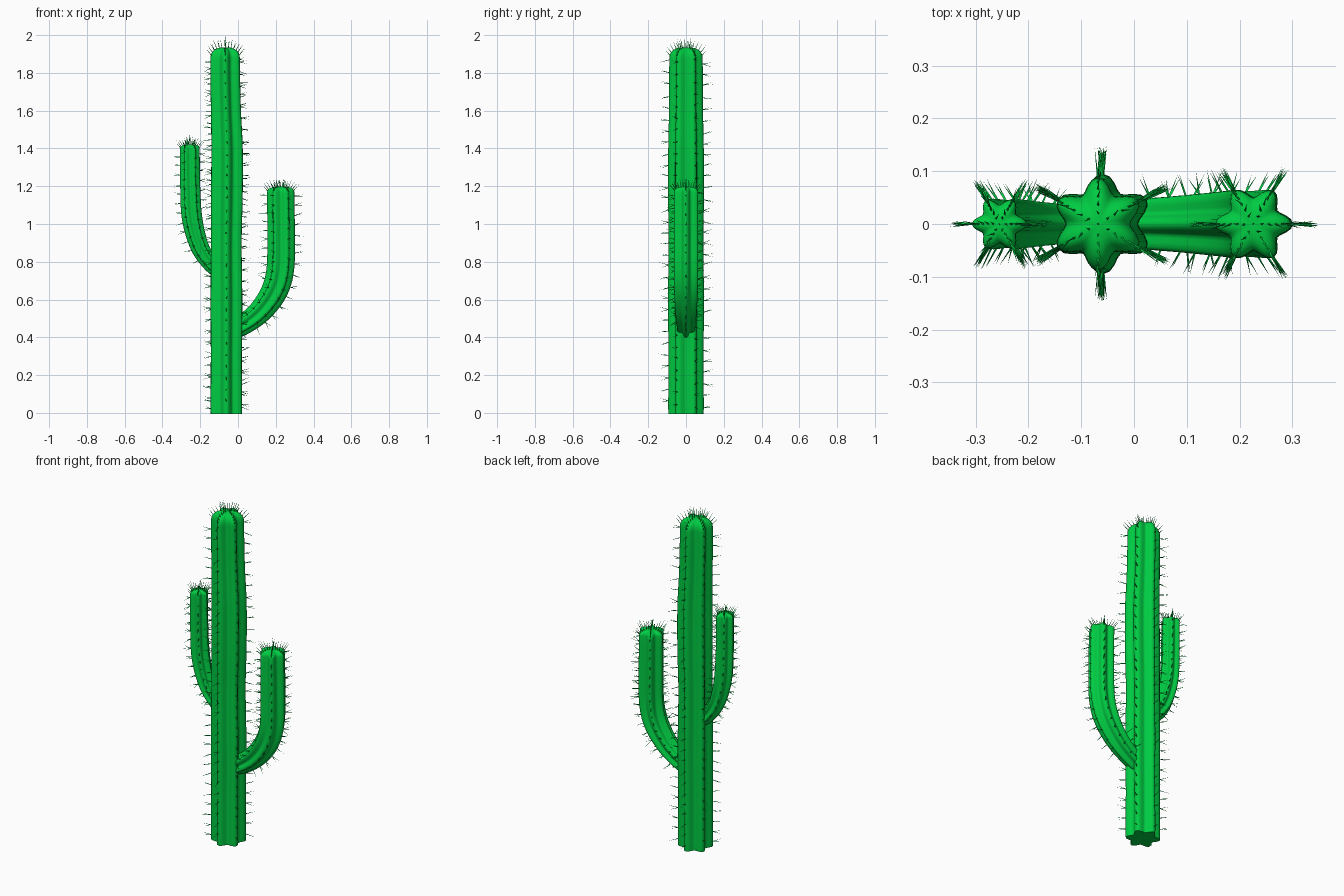
import bpy, bmesh, math, random
from mathutils import Vector

if "Cube" in bpy.data.objects:
    bpy.data.objects.remove(bpy.data.objects["Cube"])

random.seed(4)
RIBS, SEG = 6, 48
Y = Vector((0, 1, 0))


def material(name, rgb):
    m = bpy.data.materials.new(name)
    m.diffuse_color = (*rgb, 1)
    m.use_nodes = True
    m.node_tree.nodes["Principled BSDF"].inputs["Base Color"].default_value = m.diffuse_color
    return m


GREEN = material("cactus green", (0.0, 0.6, 0.055))


def catmull(pts, n):
    """Smooth path through (x, z, radius) points."""
    p = [Vector(q) for q in pts]
    p = [2 * p[0] - p[1]] + p + [2 * p[-1] - p[-2]]
    out = []
    for i in range(1, len(p) - 2):
        a, b, c, d = p[i - 1:i + 3]
        for k in range(n):
            t = k / n
            out.append(0.5 * (2 * b + (c - a) * t + (2 * a - 5 * b + 4 * c - d) * t * t
                              + (3 * b - a - 3 * c + d) * t ** 3))
    return out + [p[-2]]


def rib_scale(a, phase):
    return 0.69 + 0.31 * (0.5 + 0.5 * math.cos(RIBS * (a - phase))) ** 0.95


def frames(path):
    """Centre, tangent, in-plane normal and radius at each path sample."""
    pos = [Vector((q[0], 0, q[1])) for q in path]
    res = []
    for i, q in enumerate(path):
        t = (pos[min(i + 1, len(pos) - 1)] - pos[max(i - 1, 0)]).normalized()
        res.append((pos[i], t, Y.cross(t), q[2]))
    return res


def add_object(name, bm, mat, smooth):
    bmesh.ops.recalc_face_normals(bm, faces=bm.faces)
    me = bpy.data.meshes.new(name)
    bm.to_mesh(me)
    bm.free()
    me.materials.append(mat)
    ob = bpy.data.objects.new(name, me)
    bpy.context.collection.objects.link(ob)
    if smooth:
        bpy.context.view_layer.objects.active = ob
        ob.select_set(True)
        bpy.ops.object.shade_smooth_by_angle(angle=math.radians(50))
        ob.select_set(False)


def ribbed_body(name, fr, phase, dome):
    rings = list(fr)
    c, t, n, r = fr[-1]
    # flattened dome at the tip
    for k in range(1, 7):
        f = math.radians(k * 14)
        rings.append((c + t * dome * math.sin(f), t, n, r * math.cos(f) ** 0.7))
    bm = bmesh.new()
    loops = []
    for c2, t2, n2, r2 in rings:
        loop = []
        for j in range(SEG):
            a = math.tau * j / SEG
            d = n2 * math.cos(a) + Y * math.sin(a)
            loop.append(bm.verts.new(c2 + d * r2 * rib_scale(a, phase)))
        loops.append(loop)
    for lo, hi in zip(loops, loops[1:]):
        for j in range(SEG):
            k = (j + 1) % SEG
            bm.faces.new((lo[j], lo[k], hi[k], hi[j]))
    bm.faces.new(loops[0][::-1])
    tip = bm.verts.new(c + t * dome)
    for j in range(SEG):
        bm.faces.new((loops[-1][j], loops[-1][(j + 1) % SEG], tip))
    add_object(name, bm, GREEN, True)


def spine(bm, base, direction, length, width=0.0024):
    """Thin three-sided needle."""
    d = direction.normalized()
    u = d.orthogonal().normalized()
    v = d.cross(u)
    base = base - d * 0.004
    ring = [bm.verts.new(base + (u * math.cos(a) + v * math.sin(a)) * width)
            for a in (0, math.tau / 3, 2 * math.tau / 3)]
    tip = bm.verts.new(base + d * (length + 0.004))
    for i in range(3):
        bm.faces.new((ring[i], ring[(i + 1) % 3], tip))
    bm.faces.new(ring[::-1])


def spines(name, fr, phase, dome, spacing, length, skip, inner):
    bm = bmesh.new()
    for k in range(RIBS):
        a = phase + math.tau * k / RIBS
        bare = 0.35 if k == inner else skip
        travelled, due = 0, bare + random.uniform(0, spacing)
        # rows along the rib crests
        for f0, f1 in zip(fr, fr[1:]):
            step = (f1[0] - f0[0]).length
            while due < travelled + step:
                w = (due - travelled) / step
                c, t, n = f0[0].lerp(f1[0], w), f0[1].lerp(f1[1], w), f0[2].lerp(f1[2], w)
                r = f0[3] + (f1[3] - f0[3]) * w
                d = n * math.cos(a) + Y * math.sin(a)
                for _ in range(2):
                    lean = t * random.uniform(-0.4, 0.4) + d.cross(t) * random.uniform(-0.15, 0.15)
                    spine(bm, c + d * r, d + lean, length * random.uniform(0.7, 1.05))
                due += spacing * random.uniform(0.85, 1.15)
            travelled += step
        # tuft on the dome
        c, t, n, r = fr[-1]
        d = n * math.cos(a) + Y * math.sin(a)
        for deg in (15, 32, 48, 62, 74, 83):
            f = math.radians(deg)
            p = c + t * dome * math.sin(f) + d * r * math.cos(f) ** 0.7
            side = d.cross(t) * random.uniform(-0.25, 0.25)
            spine(bm, p, t + d * 0.9 * math.cos(f) + side, length * random.uniform(0.75, 1.0))
    c, t, n, r = fr[-1]
    spine(bm, c + t * dome, t, length * 1.1)
    add_object(name, bm, GREEN, False)


# name, (x, z, radius) path, rib phase, dome height, spine spacing, spine length,
# bare start, index of the rib facing the trunk
PARTS = [
    ("trunk", [(-0.062, 0, 0.090), (-0.062, 0.02, 0.094), (-0.062, 0.3, 0.093),
               (-0.061, 0.6, 0.095), (-0.062, 0.9, 0.092), (-0.059, 1.15, 0.095),
               (-0.058, 1.4, 0.094), (-0.064, 1.6, 0.090), (-0.068, 1.8, 0.089),
               (-0.068, 1.88, 0.088)], math.pi / 6, 0.055, 0.06, 0.054, 0.03, None),
    ("right_arm", [(-0.04, 0.44, 0.052), (0.02, 0.462, 0.054), (0.115, 0.535, 0.062),
                   (0.19, 0.64, 0.070), (0.224, 0.76, 0.073), (0.228, 0.95, 0.073),
                   (0.226, 1.17, 0.072)], 0, 0.028, 0.05, 0.05, 0.09, 3),
    ("left_arm", [(-0.08, 0.735, 0.040), (-0.145, 0.79, 0.043), (-0.205, 0.885, 0.049),
                  (-0.243, 1.03, 0.054), (-0.253, 1.2, 0.053), (-0.255, 1.40, 0.052)],
     0, 0.022, 0.05, 0.046, 0.1, 0),
]
for name, pts, phase, dome, spacing, length, skip, inner in PARTS:
    fr = frames(catmull(pts, 6))
    ribbed_body(name, fr, phase, dome)
    spines(name + "_spines", fr, phase, dome, spacing, length, skip, inner)
